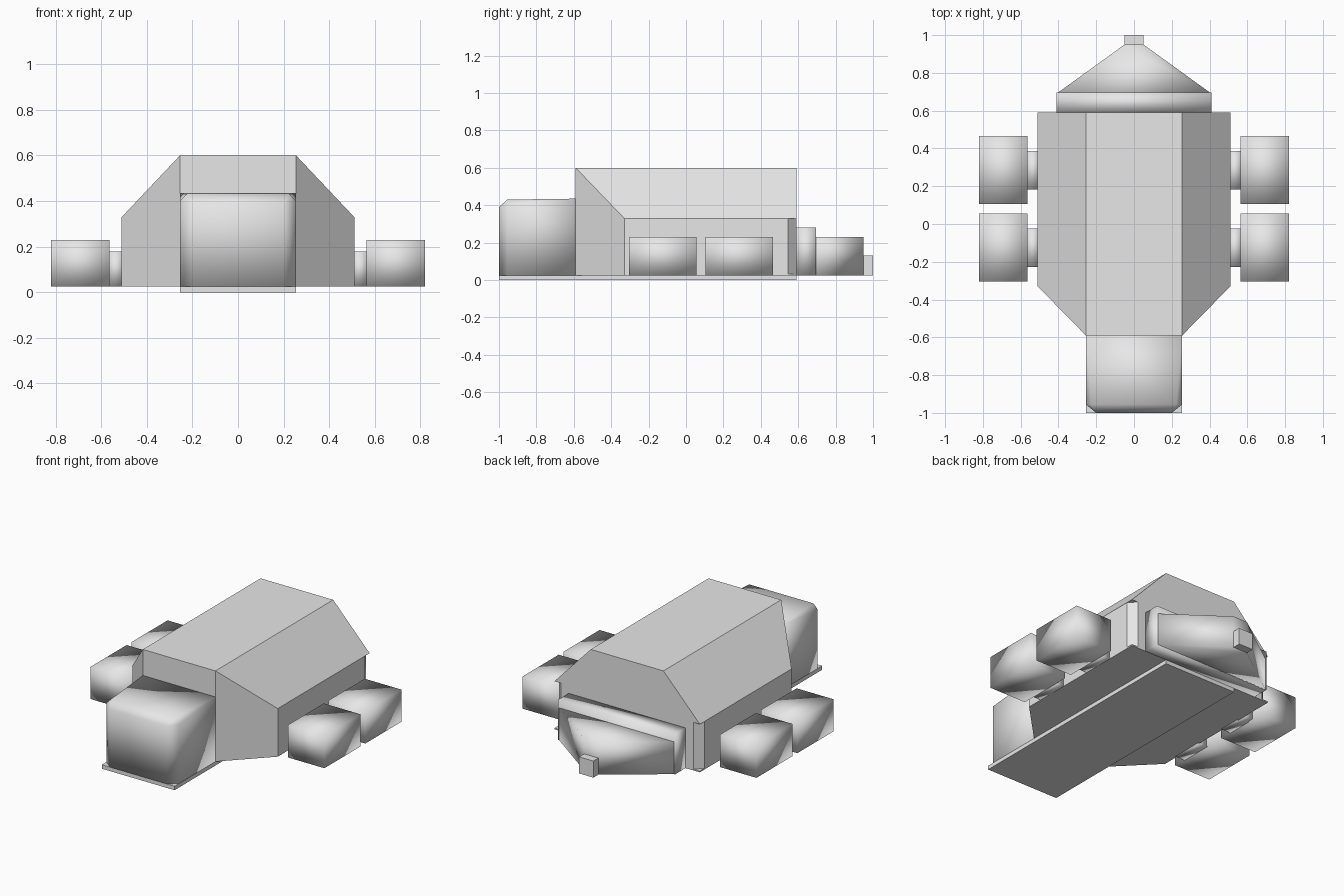
import bpy
import bmesh
import math

cube = bpy.data.objects.get("Cube")
if cube:
    bpy.data.objects.remove(cube, do_unlink=True)

# Single grey finish
grey = bpy.data.materials.new("light_grey")
grey.use_nodes = True
color = (0.8, 0.8, 0.8, 1.0)
grey.diffuse_color = color
grey.node_tree.nodes["Principled BSDF"].inputs["Base Color"].default_value = color


def solid(name, points, smooth=False):
    """Convex solid through the points and their mirror images in x."""
    mirrored = [(-x, y, z) for x, y, z in points]
    return hull(name, list(points) + mirrored, smooth)


def hull(name, points, smooth=False):
    bm = bmesh.new()
    for p in set(points):
        bm.verts.new(p)
    bmesh.ops.convex_hull(bm, input=bm.verts[:])
    bmesh.ops.dissolve_limit(bm, angle_limit=math.radians(0.5),
                             verts=bm.verts[:], edges=bm.edges[:])
    bmesh.ops.recalc_face_normals(bm, faces=bm.faces[:])
    for face in bm.faces:
        face.smooth = smooth
    mesh = bpy.data.meshes.new(name)
    bm.to_mesh(mesh)
    bm.free()
    mesh.materials.append(grey)
    obj = bpy.data.objects.new(name, mesh)
    bpy.context.collection.objects.link(obj)
    return obj


def box(name, xs, ys, zs, smooth=False):
    return hull(name, [(x, y, z) for x in xs for y in ys for z in zs], smooth)


def layer(outline, *heights):
    return [(x, y, z) for z in heights for x, y in outline]


W, H = 0.51, 0.255          # half widths of the body and of its roof
FRONT, BACK = -0.59, 0.59
BASE, WAIST, ROOF = 0.025, 0.33, 0.6

# Body: floor, walls with cut rear corners, sloped roof
full = [(H, FRONT), (W, -0.33), (W, BACK)]
cut = [(H, FRONT), (W, -0.33), (W, 0.545), (0.465, BACK)]
roof = [(H, FRONT), (H, BACK)]
solid("body_floor", layer(full, BASE, BASE + 0.008))
solid("body_walls", layer(cut, BASE, WAIST))
solid("body_roof", layer(full, WAIST) + layer(roof, ROOF))

# Belly plate running under the cabin and the body
box("belly_plate", (-H, H), (-1, BACK), (0, BASE))

# Cabin with chamfered front corners and tapering top edges
cabin = layer([(H, FRONT)], BASE, 0.435)
cabin += layer([(H, -0.955)], BASE, 0.4)
cabin += layer([(0.2, -1)], BASE, 0.39)
cabin += [(0.225, -0.955, 0.43)]
solid("cabin", cabin, True)

# Tail: block, tapering wedge and small end piece
box("tail_block", (-0.41, 0.41), (BACK, 0.695), (BASE, 0.28), True)
solid("tail_wedge", layer([(0.41, 0.69), (0.05, 0.95)], BASE, 0.23), True)
box("tail_end", (-0.05, 0.05), (0.94, 1), (BASE, 0.13))

# Four wheel blocks on short axles
for side, sign in (("left", 1), ("right", -1)):
    for place, y in (("front", -0.125), ("rear", 0.285)):
        box(f"{place}_{side}_wheel", (sign * 0.563, sign * 0.82),
            (y - 0.18, y + 0.18), (BASE, 0.23), True)
        box(f"{place}_{side}_axle", (sign * 0.5, sign * 0.57),
            (y - 0.102, y + 0.102), (BASE, 0.178), True)
